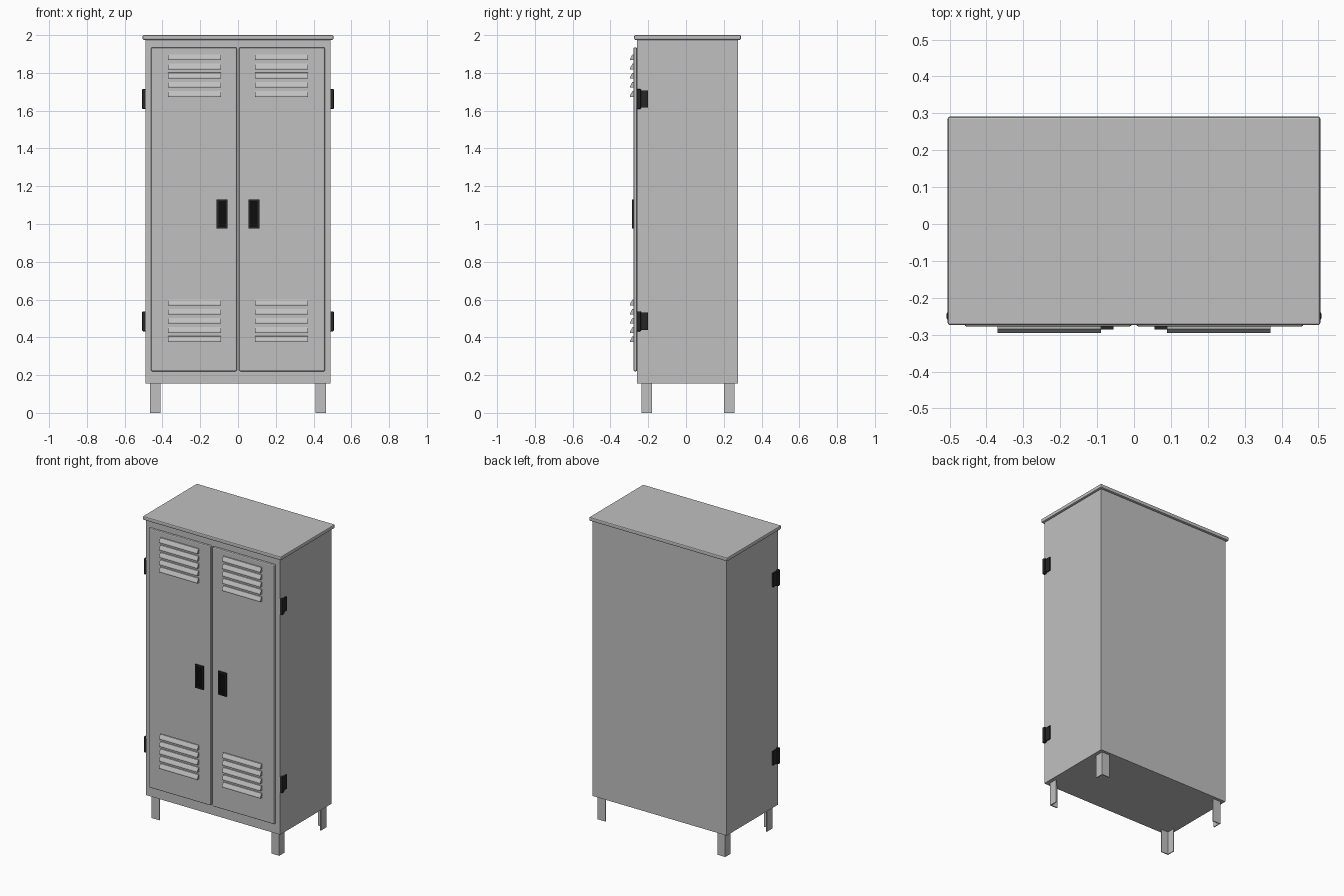
import bpy, bmesh, math

old = bpy.data.objects.get("Cube")
if old:
    bpy.data.objects.remove(old, do_unlink=True)


def material(name, value):
    m = bpy.data.materials.new(name)
    m.use_nodes = True
    colour = (value, value, value, 1)
    m.diffuse_color = colour
    m.node_tree.nodes["Principled BSDF"].inputs["Base Color"].default_value = colour
    return m


steel = material("grey steel", 0.53)
dark = material("dark metal", 0.02)
black = material("black recess", 0.004)


def finish(bm, name, *mats):
    bmesh.ops.recalc_face_normals(bm, faces=bm.faces)
    mesh = bpy.data.meshes.new(name)
    bm.to_mesh(mesh)
    bm.free()
    ob = bpy.data.objects.new(name, mesh)
    bpy.context.collection.objects.link(ob)
    for m in mats:
        mesh.materials.append(m)
    return ob


def box_mesh(x, y, z):
    bm = bmesh.new()
    bmesh.ops.create_cube(bm, size=1)
    for v in bm.verts:
        v.co = [lo if c < 0 else hi for c, (lo, hi) in zip(v.co, (x, y, z))]
    return bm


def box(name, x, y, z, mat, bevel=0, segments=2):
    ob = finish(box_mesh(x, y, z), name, mat)
    if bevel:
        mod = ob.modifiers.new("Rounded edges", "BEVEL")
        mod.width, mod.segments = bevel, segments
    return ob


def prism(name, points, axis, start, length, mat):
    """Extrude a closed profile along x or z."""
    bm = bmesh.new()
    place = (lambda p: (start, *p)) if axis == "x" else (lambda p: (*p, start))
    face = bm.faces.new([bm.verts.new(place(p)) for p in points])
    ext = bmesh.ops.extrude_face_region(bm, geom=[face])["geom"]
    shift = (length, 0, 0) if axis == "x" else (0, 0, length)
    bmesh.ops.translate(bm, vec=shift,
                        verts=[g for g in ext if isinstance(g, bmesh.types.BMVert)])
    return finish(bm, name, mat)


def span(side, a, b):
    return tuple(sorted((side * a, side * b)))


# Cabinet shell and overhanging lid
box("cabinet_body", (-0.49, 0.49), (-0.26, 0.275), (0.155, 1.98), steel)
box("lid", (-0.505, 0.505), (-0.274, 0.291), (1.975, 2.0), steel, 0.006)

for side, label in ((1, "left"), (-1, "right")):
    # Door panel with rounded rim
    box(label + "_door", span(side, 0.006, 0.46), (-0.278, -0.259), (0.22, 1.935),
        steel, 0.007)

    # Slanted vent louvres, upper and lower groups
    louvre = [(-0.276, 0.016), (-0.284, 0.015), (-0.296, -0.007),
              (-0.296, -0.015), (-0.276, -0.015)]
    for group, base in (("lower", 0.39), ("upper", 1.688)):
        for i in range(5):
            z = base + i * 0.0485
            prism(f"{label}_{group}_louvre_{i + 1}", [(y, z + h) for y, h in louvre],
                  "x", span(side, 0.09, 0.37)[0], 0.28, steel)

    # Handle: dark frame with a sunken black pocket
    bm = box_mesh(span(side, 0.055, 0.113), (-0.286, -0.276), (0.975, 1.13))
    front = min(bm.faces, key=lambda f: f.calc_center_median().y)
    bmesh.ops.inset_region(bm, faces=[front], thickness=0.012)
    ext = bmesh.ops.extrude_face_region(bm, geom=[front])["geom"]
    bmesh.ops.delete(bm, geom=[front], context="FACES_ONLY")
    bmesh.ops.translate(bm, vec=(0, 0.006, 0),
                        verts=[g for g in ext if isinstance(g, bmesh.types.BMVert)])
    for g in ext:
        if isinstance(g, bmesh.types.BMFace):
            g.material_index = 1
    finish(bm, label + "_handle", dark, black)

    # Hinges: side leaf and knuckle
    for place, z in (("lower", 0.485), ("upper", 1.662)):
        name = f"{label}_{place}_hinge"
        box(name + "_leaf", span(side, 0.485, 0.498), (-0.25, -0.2),
            (z - 0.046, z + 0.046), dark)
        box(name + "_knuckle", span(side, 0.485, 0.508), (-0.261, -0.238),
            (z - 0.053, z + 0.053), dark, 0.006)

    # Angle-iron legs, open towards the centre of the cabinet
    t = 0.006
    for place, y, inward in (("front", -0.235, 1), ("back", 0.256, -1)):
        x, w = 0.466, 0.056
        corner = [(x, y), (x - w, y), (x - w, y + inward * t), (x - t, y + inward * t),
                  (x - t, y + inward * w), (x, y + inward * w)]
        prism(f"{label}_{place}_leg", [(side * px, py) for px, py in corner],
              "z", 0, 0.157, steel)
